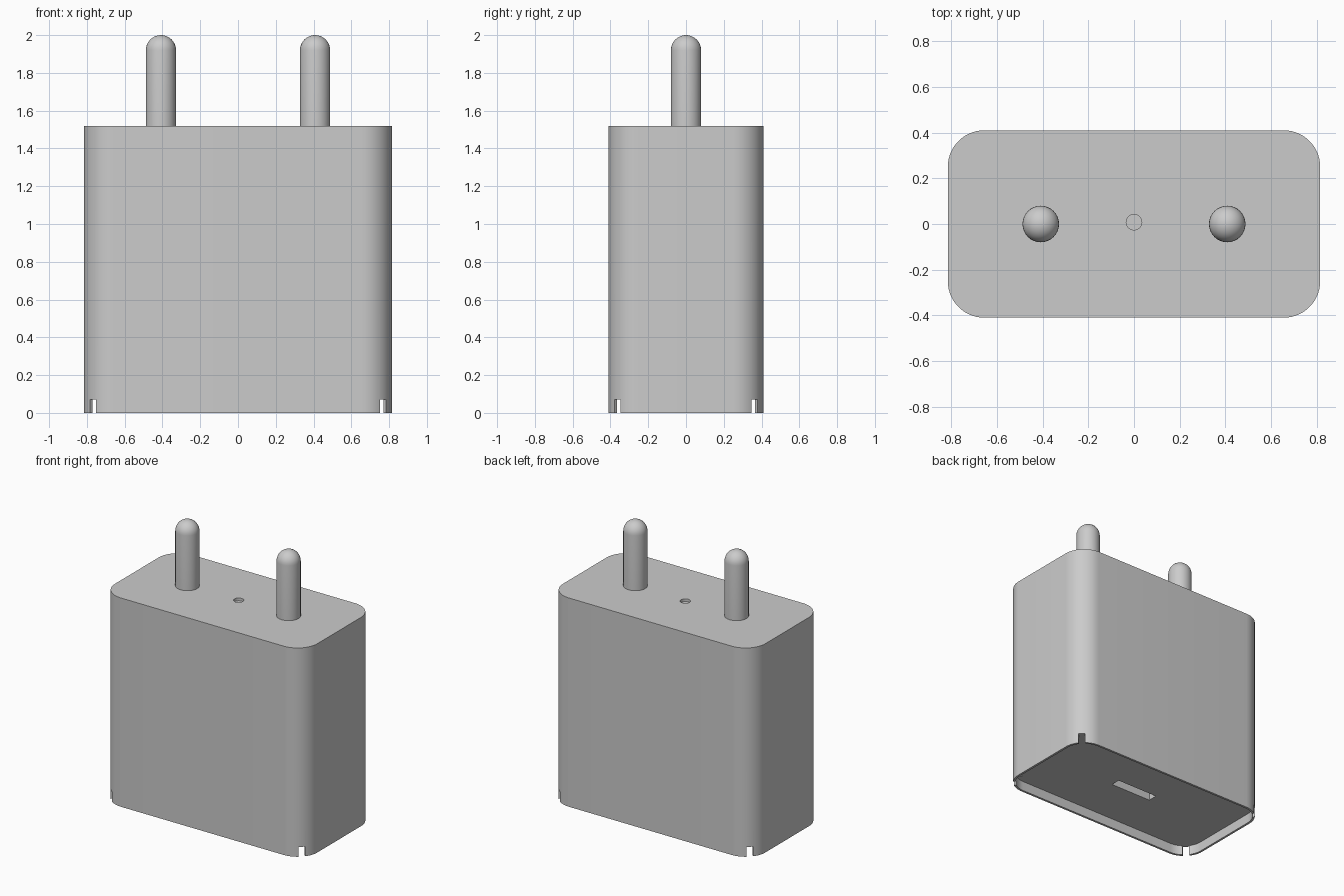
import bpy, bmesh, math
from mathutils import Matrix

old = bpy.data.objects.get("Cube")
if old:
    bpy.data.objects.remove(old, do_unlink=True)

HALF_X, HALF_Y, TOP = 0.815, 0.41, 1.52
CORNER, WALL, RECESS = 0.16, 0.016, 0.07
PIN_X, PIN_R = 0.408, 0.08

grey = bpy.data.materials.new("light grey plastic")
grey.use_nodes = True
colour = (0.6, 0.6, 0.6, 1)
grey.diffuse_color = colour
grey.node_tree.nodes["Principled BSDF"].inputs["Base Color"].default_value = colour


def make_object(name, bm):
    bmesh.ops.recalc_face_normals(bm, faces=bm.faces)
    mesh = bpy.data.meshes.new(name)
    bm.to_mesh(mesh)
    bm.free()
    mesh.materials.append(grey)
    obj = bpy.data.objects.new(name, mesh)
    bpy.context.collection.objects.link(obj)
    return obj


def activate(obj):
    bpy.ops.object.select_all(action='DESELECT')
    obj.select_set(True)
    bpy.context.view_layer.objects.active = obj


def rounded_prism(name, hx, hy, r, z0, z1, steps=14):
    """Upright prism with a rounded rectangle outline."""
    bm = bmesh.new()
    ring = []
    for quarter, (sx, sy) in enumerate([(1, 1), (-1, 1), (-1, -1), (1, -1)]):
        for i in range(steps + 1):
            a = (quarter + i / steps) * math.pi / 2
            ring.append(bm.verts.new((sx * (hx - r) + r * math.cos(a),
                                      sy * (hy - r) + r * math.sin(a), z0)))
    base = bm.faces.new(ring)
    top = bmesh.ops.extrude_face_region(bm, geom=[base])["geom"]
    moved = [v for v in top if isinstance(v, bmesh.types.BMVert)]
    bmesh.ops.translate(bm, verts=moved, vec=(0, 0, z1 - z0))
    return make_object(name, bm)


def box(name, centre, size, turn=0):
    bm = bmesh.new()
    bmesh.ops.create_cube(bm, size=1, matrix=Matrix.Translation(centre)
                          @ Matrix.Rotation(turn, 4, 'Z') @ Matrix.Diagonal((*size, 1)))
    return make_object(name, bm)


def cut(target, cutter):
    cutter.hide_render = True
    mod = target.modifiers.new("cut", 'BOOLEAN')
    mod.operation, mod.solver, mod.object = 'DIFFERENCE', 'EXACT', cutter
    activate(target)
    bpy.ops.object.modifier_apply(modifier=mod.name)
    bpy.data.objects.remove(cutter, do_unlink=True)


# Housing with a shallow recess inside a thin rim underneath
body = rounded_prism("charger_body", HALF_X, HALF_Y, CORNER, 0, TOP)
cut(body, rounded_prism("recess_cutter", HALF_X - WALL, HALF_Y - WALL,
                        CORNER - WALL, -0.1, RECESS))

# Diagonal slots through the rim at each corner
reach = CORNER * math.sqrt(0.5)
for sx in (-1, 1):
    for sy in (-1, 1):
        centre = (sx * (HALF_X - CORNER + reach), sy * (HALF_Y - CORNER + reach), 0)
        cut(body, box("slot_cutter", centre, (0.12, 0.045, 2 * RECESS + 0.002),
                      sx * sy * math.pi / 4))

# Cable port in the recess floor
cut(body, box("port_cutter", (0, 0, 0.18), (0.33, 0.07, 0.3)))

# Small round dimple between the pins
bm = bmesh.new()
bmesh.ops.create_cone(bm, cap_ends=True, segments=32, radius1=0.034, radius2=0.034,
                      depth=0.1, matrix=Matrix.Translation((0, 0.008, TOP + 0.03)))
cut(body, make_object("dimple_cutter", bm))

# Round-ended contact pins: a dome with its open lower edge pulled down
pins = []
for side, name in ((1, "left_pin"), (-1, "right_pin")):
    bm = bmesh.new()
    bmesh.ops.create_uvsphere(bm, u_segments=32, v_segments=16, radius=PIN_R)
    low = [v for v in bm.verts if v.co.z < -0.001]
    bmesh.ops.delete(bm, geom=low, context='VERTS')
    rim = [e for e in bm.edges if e.is_boundary]
    new = bmesh.ops.extrude_edge_only(bm, edges=rim)["geom"]
    bmesh.ops.translate(bm, verts=[v for v in new if isinstance(v, bmesh.types.BMVert)],
                        vec=(0, 0, TOP + PIN_R - 2.01))
    bmesh.ops.translate(bm, verts=bm.verts, vec=(side * PIN_X, 0, 2 - PIN_R))
    pins.append(make_object(name, bm))

for obj in [body] + pins:
    activate(obj)
    bpy.ops.object.shade_smooth_by_angle(angle=math.radians(30))
